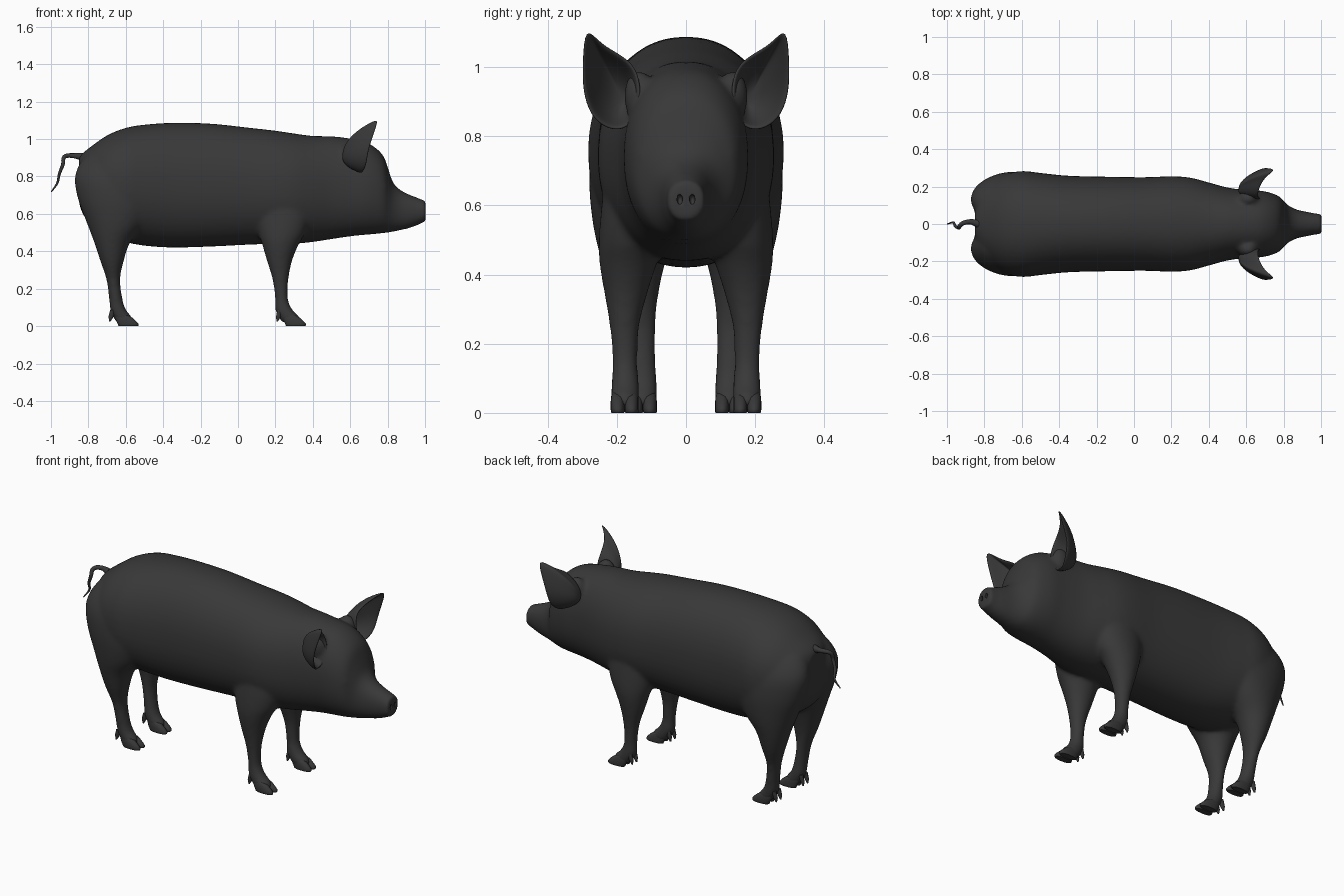
import bpy, bmesh, math
from mathutils import Vector, Matrix

if "Cube" in bpy.data.objects:
    bpy.data.objects.remove(bpy.data.objects["Cube"])

grey = bpy.data.materials.new("dark_grey")
grey.diffuse_color = (0.04, 0.04, 0.04, 1)
grey.use_nodes = True
grey.node_tree.nodes["Principled BSDF"].inputs["Base Color"].default_value = grey.diffuse_color


def spline(st, n=4):
    """Catmull-Rom interpolation of station tuples."""
    out = []
    for i in range(len(st) - 1):
        a, b, c, d = st[max(i - 1, 0)], st[i], st[i + 1], st[min(i + 2, len(st) - 1)]
        for k in range(n):
            t = k / n
            out.append([0.5 * (2 * q + (r - p) * t + (2 * p - 5 * q + 4 * r - s) * t * t
                               + (3 * q - p - 3 * r + s) * t ** 3)
                        for p, q, r, s in zip(a, b, c, d)])
    return out + [list(st[-1])]


def loft(bm, stations, axis, side=1, power=2.0, seg=32):
    """Closed loft; station = (position, lo, hi, y0, y1), lo/hi in z (axis x) or x (axis z)."""
    rings = []
    for pos, lo, hi, y0, y1 in stations:
        ring = []
        for i in range(seg):
            a = 2 * math.pi * i / seg
            c, s = math.cos(a), math.sin(a)
            u = math.copysign(abs(c) ** (2 / power), c)
            v = math.copysign(abs(s) ** (2 / power), s)
            y = side * ((y0 + y1) / 2 + u * (y1 - y0) / 2)
            w = (lo + hi) / 2 + v * (hi - lo) / 2
            ring.append(bm.verts.new((pos, y, w) if axis == 'x' else (w, y, pos)))
        rings.append(ring)
    faces = [bm.faces.new(rings[0]), bm.faces.new(rings[-1])]
    for r, q in zip(rings, rings[1:]):
        for i in range(seg):
            j = (i + 1) % seg
            faces.append(bm.faces.new((r[i], r[j], q[j], q[i])))
    bmesh.ops.recalc_face_normals(bm, faces=faces)


def ball(bm, loc, size):
    m = Matrix.Translation(loc) @ Matrix.Diagonal((*size, 1))
    bmesh.ops.create_uvsphere(bm, u_segments=20, v_segments=12, radius=1, matrix=m)


def finish(bm, name):
    me = bpy.data.meshes.new(name)
    bm.to_mesh(me)
    bm.free()
    me.polygons.foreach_set("use_smooth", [True] * len(me.polygons))
    me.materials.append(grey)
    ob = bpy.data.objects.new(name, me)
    bpy.context.collection.objects.link(ob)
    return ob


# Torso, head and snout: x, bottom, top, half width
trunk = [(-.85, .66, .90, .09), (-.83, .60, .925, .15), (-.79, .55, .957, .205),
         (-.70, .49, 1.02, .262),
         (-.60, .45, 1.06, .283), (-.50, .43, 1.077, .273), (-.35, .42, 1.087, .258),
         (-.15, .425, 1.083, .253), (.05, .435, 1.062, .25), (.2, .44, 1.045, .255),
         (.3, .44, 1.03, .248), (.4, .45, 1.017, .222), (.5, .465, 1.015, .195),
         (.6, .48, 1.003, .182), (.68, .488, .985, .178), (.74, .493, .95, .164),
         (.78, .498, .905, .145), (.805, .50, .835, .118), (.83, .505, .767, .096),
         (.87, .513, .727, .077), (.92, .525, .702, .066), (.965, .542, .685, .057),
         (.98, .55, .678, .056), (1.003, .556, .671, .054)]
# Legs: z, back, front, inner y, outer y
hind = [(.95, -.74, -.56, .0, .14), (.9, -.825, -.48, -.01, .205), (.8, -.872, -.43, -.005, .262),
        (.68, -.856, -.42, .0, .28), (.55, -.808, -.49, .02, .27),
        (.45, -.77, -.575, .055, .248), (.35, -.737, -.61, .078, .222),
        (.25, -.704, -.630, .088, .187), (.15, -.690, -.618, .088, .172),
        (.09, -.684, -.60, .083, .168), (.05, -.67, -.568, .083, .166),
        (.02, -.65, -.56, .086, .163)]
fore = [(.75, .12, .36, .12, .225), (.6, .10, .38, .08, .244), (.5, .11, .36, .07, .252),
        (.43, .131, .322, .085, .25), (.35, .154, .290, .110, .237),
        (.25, .184, .270, .135, .221), (.15, .198, .267, .140, .213),
        (.09, .198, .290, .136, .216), (.05, .215, .330, .134, .218),
        (.02, .235, .335, .137, .215)]

bm = bmesh.new()
loft(bm, spline([(x, b, t, -w, w) for x, b, t, w in trunk]), 'x', power=2.2, seg=48)
for s in (1, -1):
    loft(bm, spline(hind), 'z', s)
    loft(bm, spline(fore), 'z', s)
    ball(bm, (.61, s * .135, .915), (.055, .045, .075))   # ear root
    ball(bm, (.772, s * .115, .745), (.028, .03, .02))    # eyelid
body = finish(bm, "body")
remesh = body.modifiers.new("blend", 'REMESH')
remesh.mode = 'VOXEL'
remesh.voxel_size = 0.01
remesh.use_smooth_shade = True
sm = body.modifiers.new("soften", 'SMOOTH')
sm.factor, sm.iterations = 0.5, 14

# Nostril pits
bm = bmesh.new()
for s in (1, -1):
    ball(bm, (1.0, s * .018, .617), (.018, .008, .014))
cutter = finish(bm, "nostril_cutter")
cutter.hide_render = True
cutter.hide_set(True)
cut = body.modifiers.new("nostrils", 'BOOLEAN')
cut.operation = 'DIFFERENCE'
cut.object = cutter

# Cloven hooves with dewclaws
bm = bmesh.new()
for s in (1, -1):
    for x, y in ((-.655, .124), (.24, .177)):
        for d in (-1, 1):
            c = y + d * .020
            toe = [(.06, x + .0, x + .06, c - .016, c + .016),
                   (.045, x + .0, x + .09, c - .019, c + .02),
                   (.025, x + .005, x + .112, c - .02, c + .021),
                   (.012, x + .012, x + .123, c - .02, c + .021),
                   (.003, x + .015, x + .123, c - .02, c + .02),
                   (.0, x + .018, x + .12, c - .018, c + .018)]
            loft(bm, toe, 'z', s, 2.3, 16)
            claw = [(.085, x - .030, x + .0, c - .010, c + .010),
                    (.05, x - .038, x - .010, c - .010, c + .010),
                    (.025, x - .034, x - .026, c - .004, c + .004)]
            loft(bm, claw, 'z', s, 2, 10)
hooves = finish(bm, "hooves")
bpy.context.view_layer.objects.active = hooves
hooves.select_set(True)
bpy.ops.object.shade_smooth_by_angle(angle=math.radians(45))

# Cupped ears: rim loop drawn back into a hollow
rim = [(.762, .292, 1.125), (.72, .298, 1.01), (.695, .297, .93), (.688, .275, .86),
       (.668, .23, .822), (.655, .18, .818), (.675, .142, .855), (.675, .132, .93),
       (.66, .145, 1.0), (.67, .195, 1.038), (.70, .25, 1.065)]
deep = Vector((.562, .18, .905))
for s, name in ((1, "left_ear"), (-1, "right_ear")):
    bm = bmesh.new()
    rings = []
    for t in (1, .85, .62, .32):
        ring = []
        for p in rim:
            v = deep.lerp(Vector(p), t)
            v.x = deep.x + (p[0] - deep.x) * t ** 2.3
            ring.append(bm.verts.new((v.x, s * v.y, v.z)))
        rings.append(ring)
    hub = bm.verts.new((deep.x, s * deep.y, deep.z))
    n = len(rim)
    for r, q in zip(rings, rings[1:]):
        for i in range(n):
            bm.faces.new((r[i], r[(i + 1) % n], q[(i + 1) % n], q[i]))
    for i in range(n):
        bm.faces.new((rings[-1][i], rings[-1][(i + 1) % n], hub))
    bmesh.ops.recalc_face_normals(bm, faces=bm.faces[:])
    ear = finish(bm, name)
    sol = ear.modifiers.new("thickness", 'SOLIDIFY')
    sol.thickness, sol.offset = 0.014, 0
    ear.modifiers.new("smooth", 'SUBSURF').levels = 2

# Thin kinked tail
path = [(-.83, 0, .905, .022), (-.875, .012, .911, .014), (-.915, .004, .911, .012),
        (-.933, -.012, .897, .011), (-.936, -.02, .865, .010), (-.955, -.012, .815, .008),
        (-.966, .008, .765, .006), (-.998, 0, .718, .003)]
cu = bpy.data.curves.new("tail", 'CURVE')
cu.dimensions = '3D'
cu.bevel_depth = 1
cu.bevel_resolution = 3
cu.use_fill_caps = True
pts = spline(path, 5)
sp = cu.splines.new('POLY')
sp.points.add(len(pts) - 1)
for p, (x, y, z, r) in zip(sp.points, pts):
    p.co = (x, y, z, 1)
    p.radius = r
sp.use_smooth = True
cu.materials.append(grey)
bpy.context.collection.objects.link(bpy.data.objects.new("tail", cu))
